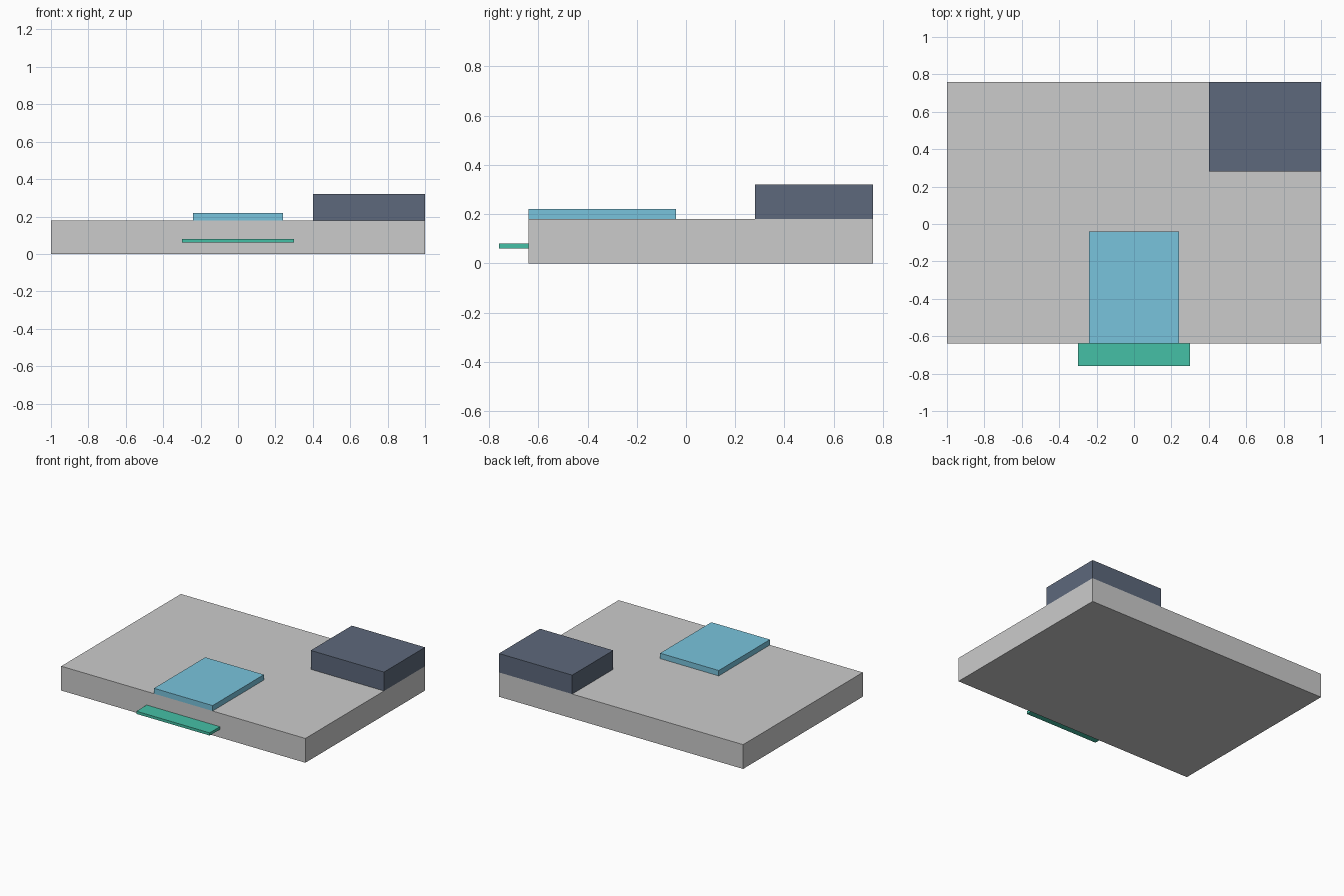
import bpy

if "Cube" in bpy.data.objects:
    bpy.data.objects.remove(bpy.data.objects["Cube"])


def material(name, color):
    mat = bpy.data.materials.new(name)
    mat.diffuse_color = (*color, 1.0)
    mat.use_nodes = True
    mat.node_tree.nodes["Principled BSDF"].inputs["Base Color"].default_value = mat.diffuse_color
    return mat


def box(name, x, y, z, mat=None):
    """Axis-aligned box from (min, max) ranges."""
    lo, hi = zip(x, y, z)
    bpy.ops.mesh.primitive_cube_add(
        size=1, location=[(a + b) / 2 for a, b in zip(lo, hi)])
    ob = bpy.context.object
    ob.name = name
    ob.scale = [b - a for a, b in zip(lo, hi)]
    bpy.ops.object.transform_apply(location=False, rotation=False, scale=True)
    if mat:
        ob.data.materials.append(mat)
    return ob


navy = material("navy", (0.11, 0.14, 0.20))
blue = material("light_blue", (0.19, 0.55, 0.72))
green = material("green", (0.06, 0.53, 0.38))

# Main slab
box("base_slab", (-1, 1), (-0.64, 0.76), (0, 0.18))
# Raised block in the back right corner
box("corner_block", (0.4, 1), (0.28, 0.76), (0.18, 0.32), navy)
# Low panel at the front edge
box("front_panel", (-0.24, 0.24), (-0.64, -0.04), (0.18, 0.22), blue)
# Thin ledge sticking out of the front face
box("front_ledge", (-0.3, 0.3), (-0.76, -0.64), (0.06, 0.08), green)
